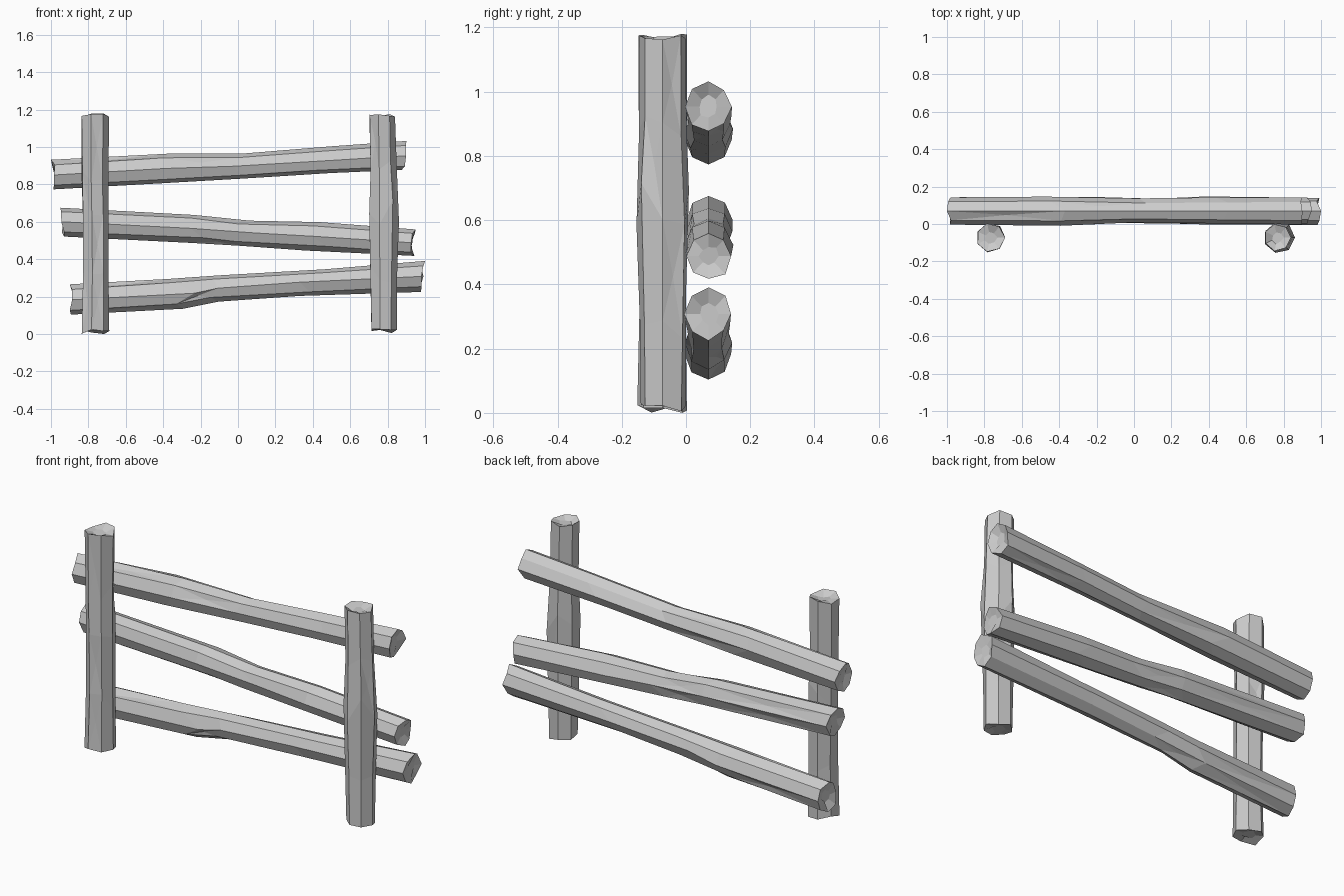
import bpy
import bmesh
import random
from math import sin, cos, tau, pi
from mathutils import Vector

cube = bpy.data.objects.get("Cube")
if cube:
    bpy.data.objects.remove(cube, do_unlink=True)

# One plain grey for all the timber
grey = bpy.data.materials.new("weathered_grey")
grey.use_nodes = True
COLOUR = (0.6, 0.6, 0.6, 1)
grey.diffuse_color = COLOUR
grey.node_tree.nodes["Principled BSDF"].inputs["Base Color"].default_value = COLOUR


def hewn_log(name, stations, place, sides, phase, seed):
    """Faceted log; stations are (distance, offset, radius), place maps to xyz."""
    rng = random.Random(seed)
    bm = bmesh.new()
    rings = []
    last = len(stations) - 1
    wobble = [rng.uniform(0.95, 1.05) for _ in range(sides)]
    for i, (along, offset, radius) in enumerate(stations):
        ring = []
        for k in range(sides):
            angle = phase + tau * k / sides
            r = radius * wobble[k] * rng.uniform(0.96, 1.04)
            if i in (0, last):
                # Jagged sawn end, always cut inwards
                cut = 0 if k == 1 else rng.uniform(0, 0.025)
                slide = cut if i == 0 else -cut
            else:
                slide = rng.uniform(-0.07, 0.07)
            ring.append(bm.verts.new(place(along + slide, offset, r * cos(angle), r * sin(angle))))
        rings.append(ring)

    # Long hewn facets
    facets = []
    for a, b in zip(rings, rings[1:]):
        for k in range(sides):
            n = (k + 1) % sides
            facets.append(bm.faces.new((a[k], a[n], b[n], b[k])))

    # Hollowed ends with a small inner face
    for i, inward in ((0, 1), (last, -1)):
        along, offset, radius = stations[i]
        inner = []
        for k in range(sides):
            angle = phase + tau * k / sides
            r = radius * rng.uniform(0.35, 0.5)
            depth = inward * rng.uniform(0.016, 0.03)
            inner.append(bm.verts.new(place(along + depth, offset, r * cos(angle), r * sin(angle))))
        for k in range(sides):
            n = (k + 1) % sides
            bm.faces.new((rings[i][k], rings[i][n], inner[n], inner[k]))
        bm.faces.new(inner)
    bmesh.ops.recalc_face_normals(bm, faces=bm.faces)

    # Shallow axe chips
    chips = rng.sample(facets, 6)
    normals = [f.normal.copy() for f in chips]
    for face, normal in zip(chips, normals):
        centre = bmesh.ops.poke(bm, faces=[face])["verts"][0]
        centre.co -= normal * rng.uniform(0.002, 0.007)

    mesh = bpy.data.meshes.new(name)
    bm.to_mesh(mesh)
    bm.free()
    mesh.materials.append(grey)
    obj = bpy.data.objects.new(name, mesh)
    bpy.context.collection.objects.link(obj)
    return obj


def rail_place(along, height, a, b):
    return Vector((along, 0.07 + a * 0.93, height + b))


def post_place(centre_x):
    return lambda along, offset, a, b: Vector((centre_x + offset + a, -0.073 + b, along))


# Three crooked rails behind the posts
rails = {
    "top_rail": [(-1.0, 0.85, 0.078), (-0.42, 0.885, 0.082), (0.0, 0.897, 0.067),
                 (0.45, 0.928, 0.073), (0.9, 0.953, 0.077)],
    "middle_rail": [(-0.95, 0.6, 0.078), (-0.25, 0.565, 0.077), (0.05, 0.54, 0.069),
                    (0.42, 0.523, 0.08), (0.95, 0.488, 0.074)],
    "bottom_rail": [(-0.9, 0.183, 0.078), (-0.3, 0.218, 0.077), (-0.08, 0.245, 0.068),
                    (0.4, 0.277, 0.07), (1.0, 0.308, 0.078)],
}
for seed, (name, stations) in enumerate(rails.items()):
    hewn_log(name, stations, rail_place, 8, pi / 4, seed + 3)

# Two upright posts in front
hewn_log("right_post", [(0, 0.0, 0.077), (0.3, 0.003, 0.073), (0.65, 0, 0.072),
                        (0.85, -0.003, 0.073), (1.18, -0.003, 0.077)],
         post_place(-0.765), 7, 0, 11)
hewn_log("left_post", [(0.005, 0.0, 0.073), (0.3, 0, 0.076), (0.65, 0.0, 0.085),
                       (0.88, -0.003, 0.074), (1.175, -0.008, 0.073)],
         post_place(0.775), 7, 0, 12)
